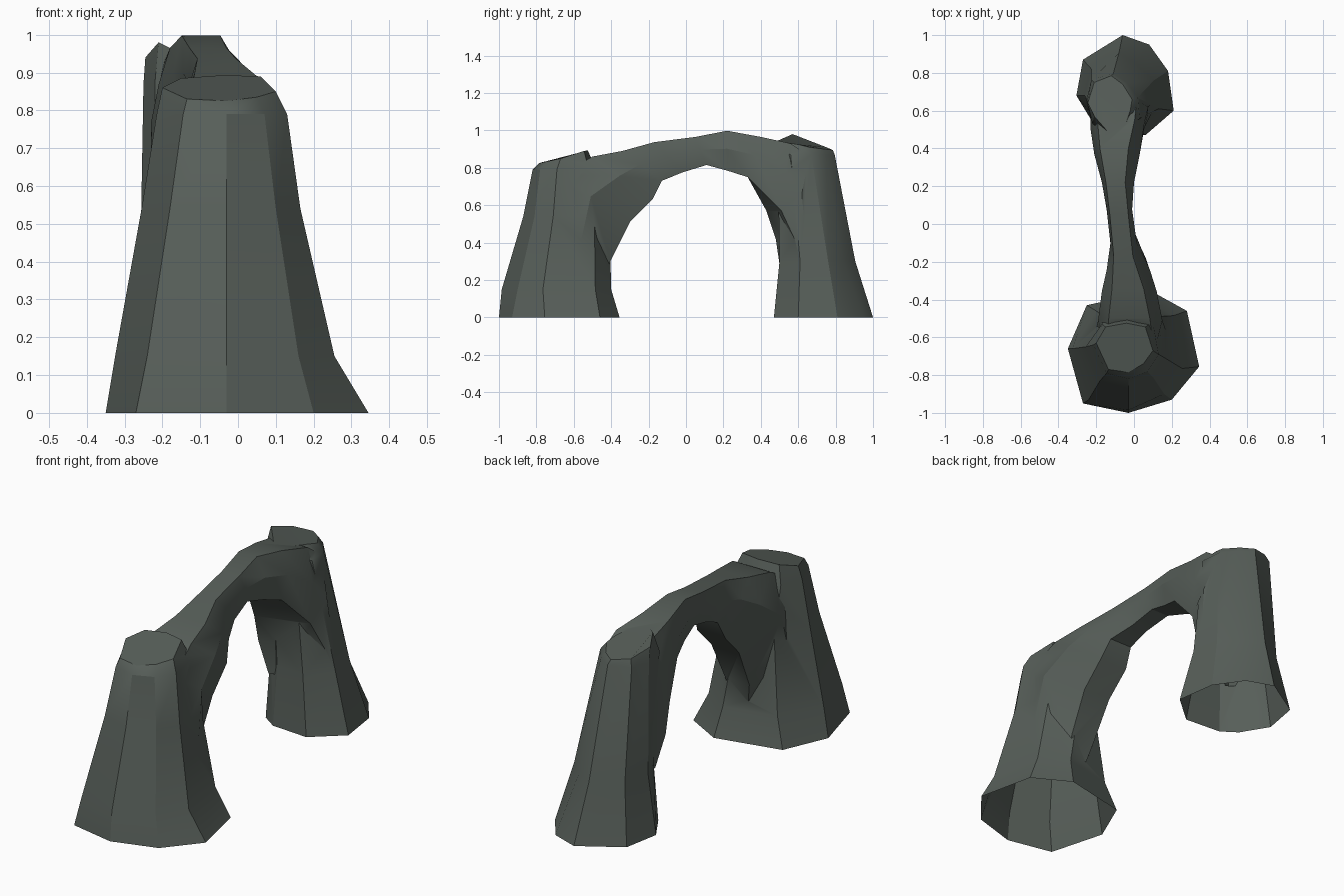
import bpy, bmesh, math

if "Cube" in bpy.data.objects:
    bpy.data.objects.remove(bpy.data.objects["Cube"])

rock = bpy.data.materials.new("dark_grey_rock")
rock.diffuse_color = (0.095, 0.113, 0.100, 1)
rock.use_nodes = True
rock.node_tree.nodes["Principled BSDF"].inputs["Base Color"].default_value = rock.diffuse_color


def loft(name, rings):
    """Closed solid skinned through rings of equal point count."""
    bm = bmesh.new()
    loops = [[bm.verts.new(p) for p in ring] for ring in rings]
    n = len(loops[0])
    for a, b in zip(loops, loops[1:]):
        for i in range(n):
            j = (i + 1) % n
            bm.faces.new((a[i], a[j], b[j], b[i]))
    bm.faces.new(loops[0][::-1])
    bm.faces.new(loops[-1])
    bmesh.ops.recalc_face_normals(bm, faces=bm.faces)
    mesh = bpy.data.meshes.new(name)
    bm.to_mesh(mesh)
    bm.free()
    mesh.materials.append(rock)
    ob = bpy.data.objects.new(name, mesh)
    bpy.context.collection.objects.link(ob)
    return ob


def level(z, pts):
    return [(x, y, z) for x, y in pts]


# Front pillar: flared eight-sided foot, tapering to a tilted flat top
front = loft("rock_arch", [
    level(0, [(-.35, -.66), (-.27, -.95), (-.03, -1), (.20, -.93),
              (.345, -.755), (.28, -.46), (.09, -.355), (-.25, -.43)]),
    level(.15, [(-.325, -.66), (-.24, -.93), (-.03, -.985), (.16, -.90),
                (.255, -.765), (.21, -.485), (.07, -.40), (-.20, -.46)]),
    level(.54, [(-.255, -.65), (-.18, -.83), (-.03, -.87), (.10, -.81),
                (.165, -.71), (.13, -.49), (0, -.41), (-.16, -.49)]),
    level(.79, [(-.215, -.64), (-.145, -.79), (-.03, -.82), (.07, -.78),
                (.13, -.69), (.10, -.52), (-.03, -.48), (-.17, -.53)]),
    [(-.20, -.63, .86), (-.135, -.77, .83), (-.03, -.785, .825), (.05, -.74, .835),
     (.10, -.67, .85), (.06, -.545, .89), (-.04, -.525, .893), (-.15, -.545, .885)],
])

# Back pillar: narrower, nine-sided, top sloping down to the rear
back = loft("back_pillar", [
    level(0, [(-.305, .68), (-.22, .54), (-.14, .485), (.06, .47), (.21, .60),
              (.18, .81), (.08, .95), (-.06, 1), (-.27, .87)]),
    level(.30, [(-.26, .68), (-.215, .57), (-.13, .505), (.02, .50), (.13, .61),
                (.105, .76), (.02, .84), (-.08, .905), (-.225, .82)]),
    level(.87, [(-.25, .66), (-.22, .53), (-.14, .48), (-.02, .49), (.03, .56),
                (.02, .67), (-.04, .75), (-.11, .795), (-.225, .765)]),
    [(-.245, .64, .94), (-.21, .57, .98), (-.14, .49, .945), (-.05, .51, .94),
     (-.02, .60, .925), (-.01, .66, .91), (-.06, .74, .90), (-.12, .785, .895), (-.21, .75, .91)],
])

# Bridge stations: underside y z, upper side y z, left x, right x,
# right top share, right underside share, right underside y shift
stations = [
    (-.43, .20, -.70, .20, -.14, .12, .75, .4, 0),
    (-.405, .30, -.70, .45, -.20, .17, .75, .4, 0),
    (-.30, .51, -.68, .76, -.19, .15, .75, .5, 0),
    (-.18, .63, -.50, .86, -.17, .12, .75, .6, 0),
    (-.13, .73, -.34, .89, -.145, .085, .7, .6, 0),
    (-.02, .775, -.17, .937, -.125, .015, .7, .7, 0),
    (.11, .815, .05, .965, -.145, -.01, .7, .8, 0),
    (.22, .785, .22, .998, -.17, 0, .45, .85, 0),
    (.33, .75, .40, .965, -.21, .03, .5, .9, 0),
    (.43, .57, .56, .93, -.23, .055, .65, 1, .08),
    (.48, .42, .66, .86, -.23, .075, .6, 1.1, .10),
    (.505, .25, .70, .25, -.21, .11, .75, .95, .11),
]


def section(yi, zi, yo, zo, xl, xr, top, under, shift):
    c, h = (xl + xr) / 2, (xr - xl) / 2
    ym, zm = yi * .45 + yo * .55, zi * .45 + zo * .55
    return [(c - h * .75, yo, zo), (c + h * top, yo, zo), (c + h, ym + shift * .4, zm),
            (c + h * under, yi + shift, zi), (c - h * under * .85, yi, zi), (c - h, ym, zm)]


bridge = loft("bridge", [section(*s) for s in stations])

# Fuse into one rock shell
for part in (back, bridge):
    mod = front.modifiers.new("fuse", 'BOOLEAN')
    mod.operation = 'UNION'
    mod.solver = 'EXACT'
    mod.object = part
dg = bpy.context.evaluated_depsgraph_get()
dg.update()
fused = bpy.data.meshes.new_from_object(front.evaluated_get(dg))
front.modifiers.clear()
front.data = fused
for part in (back, bridge):
    bpy.data.objects.remove(part)

# Open undersides of both feet
bm = bmesh.new()
bm.from_mesh(fused)
under = [f for f in bm.faces if max(v.co.z for v in f.verts) < .001]
bmesh.ops.delete(bm, geom=under, context='FACES')
bm.to_mesh(fused)
bm.free()

bpy.context.view_layer.objects.active = front
front.select_set(True)
bpy.ops.object.shade_smooth_by_angle(angle=math.radians(30))
